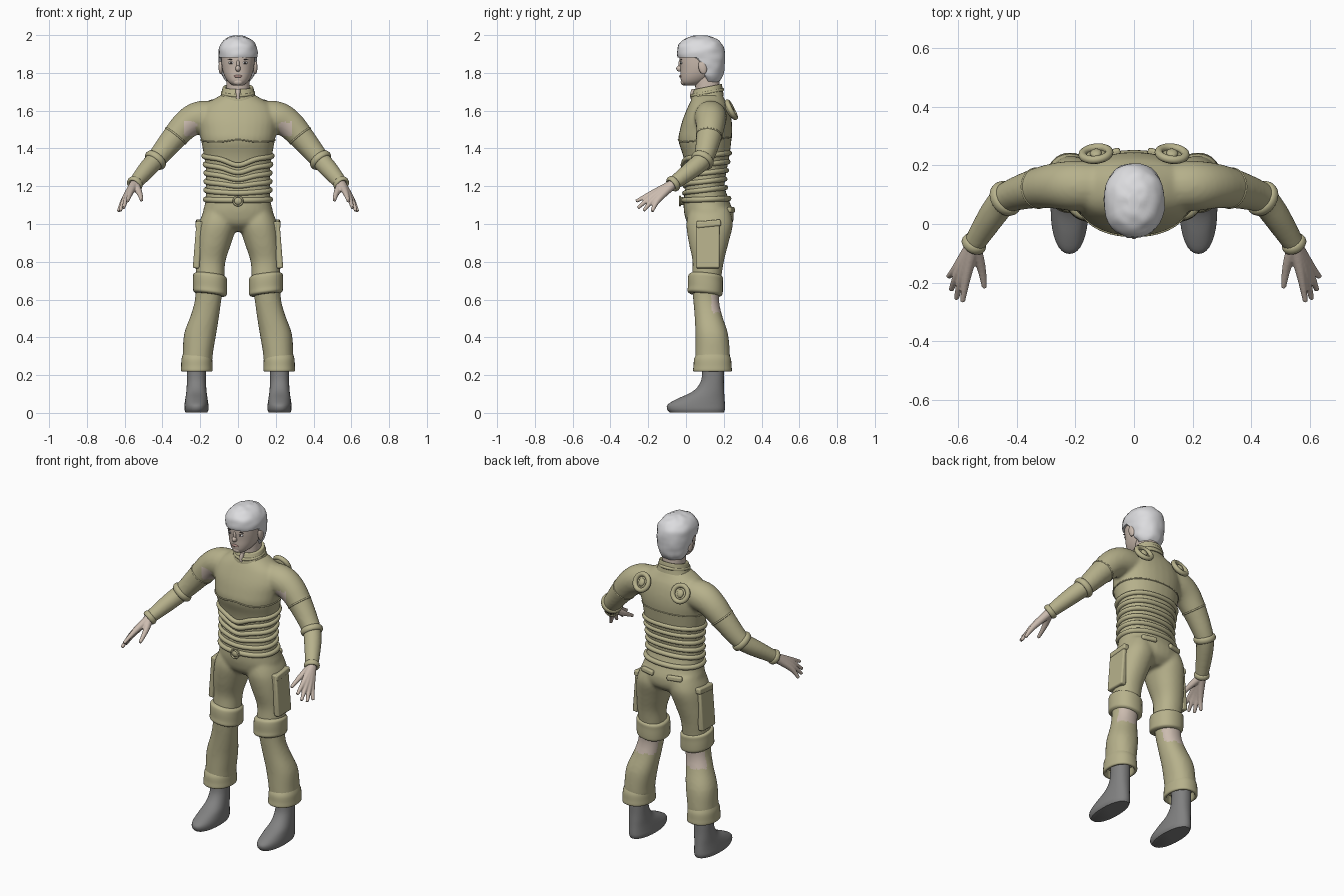
import bpy, bmesh, math
from mathutils import Vector, noise

cube = bpy.data.objects.get("Cube")
if cube:
    bpy.data.objects.remove(cube)


def material(name, rgb):
    m = bpy.data.materials.new(name)
    m.use_nodes = True
    m.diffuse_color = (*rgb, 1)
    m.node_tree.nodes["Principled BSDF"].inputs["Base Color"].default_value = (*rgb, 1)
    return m


SUIT = material("khaki cloth", (.47, .44, .26))
SKIN = material("skin", (.60, .50, .43))
HAIR = material("pale hair", (.72, .72, .74))
BOOT = material("grey boot", (.22, .22, .22))
WHITE = material("eye white", (.7, .7, .7))
DARK = material("dark eye", (.05, .04, .04))
LIPS = material("lips", (.45, .28, .25))


def spline(rows, n=4):
    """Smooth in-between rows through the given rows."""
    rows = [Vector(r) for r in rows]
    out = []
    for i in range(len(rows) - 1):
        a, b = rows[max(i - 1, 0)], rows[i]
        c, d = rows[i + 1], rows[min(i + 2, len(rows) - 1)]
        for k in range(n):
            t = k / n
            out.append(b + (c - a) * t / 2 + (2 * a - 5 * b + 4 * c - d) * t * t / 2
                       + (3 * b - a - 3 * c + d) * t ** 3 / 2)
    return out + [rows[-1]]


def oval(z, front, back, rx, cx=0, n=32, p=2.2):
    """Level rounded cross-section between a front and a back depth."""
    ring = []
    for i in range(n):
        a = math.tau * i / n
        c, s = math.cos(a), math.sin(a)
        x = math.copysign(abs(c) ** (2 / p), c) * rx
        y = math.copysign(abs(s) ** (2 / p), s) * (back - front) / 2
        ring.append(Vector((cx + x, (front + back) / 2 + y, z)))
    return ring


def loft(rows, n=4):
    return [oval(*r) for r in spline(rows, n)]


def tube(rows, closed=False, sides=12, n=4):
    """Rings square to a path of x, y, z, radius rows."""
    pts = rows if closed else spline(rows, n)
    rings = []
    for i, p in enumerate(pts):
        nxt = pts[(i + 1) % len(pts)] if closed else pts[min(i + 1, len(pts) - 1)]
        prv = pts[i - 1] if closed else pts[max(i - 1, 0)]
        t = (Vector(nxt[:3]) - Vector(prv[:3])).normalized()
        u = t.cross(Vector((0, 0, 1))).normalized()
        v = u.cross(t)
        rings.append([Vector(p[:3]) + (u * math.cos(a) + v * math.sin(a)) * p[3]
                      for a in (math.tau * k / sides for k in range(sides))])
    return rings


def finish(ob, mat, angle=50):
    ob.data.materials.clear()
    ob.data.materials.append(mat)
    bpy.ops.object.select_all(action='DESELECT')
    ob.select_set(True)
    bpy.context.view_layer.objects.active = ob
    bpy.ops.object.shade_smooth_by_angle(angle=math.radians(angle))
    return ob


def build(name, lofts, mat, closed=False, voxel=0, edit=None):
    bm = bmesh.new()
    for rings in lofts:
        vs = [[bm.verts.new(p) for p in r] for r in rings]
        m = len(vs[0])
        for i in range(len(vs) - (not closed)):
            a, b = vs[i], vs[(i + 1) % len(vs)]
            for k in range(m):
                bm.faces.new((a[k], a[(k + 1) % m], b[(k + 1) % m], b[k]))
        if not closed:
            bm.faces.new(vs[0])
            bm.faces.new(vs[-1])
    if edit:
        for v in bm.verts:
            edit(v)
    bmesh.ops.recalc_face_normals(bm, faces=bm.faces)
    me = bpy.data.meshes.new(name)
    bm.to_mesh(me)
    bm.free()
    ob = bpy.data.objects.new(name, me)
    bpy.context.collection.objects.link(ob)
    bpy.context.view_layer.objects.active = ob
    if voxel:
        mod = ob.modifiers.new("fuse", 'REMESH')
        mod.mode, mod.voxel_size = 'VOXEL', voxel
        mod = ob.modifiers.new("soften", 'SMOOTH')
        mod.factor, mod.iterations = .5, 5
        for mod in ("fuse", "soften"):
            bpy.ops.object.modifier_apply(modifier=mod)
    return finish(ob, mat)


def ball(name, loc, size, mat, rot=(0, 0, 0)):
    bpy.ops.mesh.primitive_uv_sphere_add(segments=20, ring_count=12, location=loc, rotation=rot)
    ob = bpy.context.object
    ob.name, ob.scale = name, size
    return finish(ob, mat)


def ring(name, loc, axis, major, minor, mat=SUIT, stretch=1):
    bpy.ops.mesh.primitive_torus_add(location=loc, major_radius=major, minor_radius=minor,
                                     major_segments=32, minor_segments=10)
    ob = bpy.context.object
    ob.name = name
    ob.rotation_euler = Vector(axis).to_track_quat('Z', 'Y').to_euler()
    ob.scale.z = stretch
    return finish(ob, mat)


def box(name, loc, size, rot):
    bpy.ops.mesh.primitive_cube_add(size=1, location=loc, rotation=rot)
    ob = bpy.context.object
    ob.name, ob.scale = name, size
    bpy.ops.object.transform_apply(location=False, rotation=False, scale=True)
    mod = ob.modifiers.new("round", 'BEVEL')
    mod.width, mod.segments = .009, 3
    return finish(ob, SUIT)


def flip(rows, s):
    return [(r[0] * s, *r[1:]) for r in rows]


# Jumpsuit: torso, sleeves and trouser legs fused into one surface
TORSO = [(1.69, .05, .19, .075), (1.66, .03, .205, .13), (1.62, .01, .225, .185),
         (1.56, -.015, .24, .21), (1.5, -.032, .245, .205), (1.44, -.04, .24, .195),
         (1.36, -.015, .23, .18), (1.28, -.003, .215, .17), (1.2, -.005, .205, .17),
         (1.12, -.012, .23, .172), (1.06, -.01, .252, .187), (1.0, .01, .245, .18),
         (.96, .06, .2, .1)]
ARM = [(.1, .13, 1.57, .08), (.2, .13, 1.565, .086), (.27, .13, 1.53, .078), (.34, .12, 1.455, .067),
       (.41, .1, 1.37, .056), (.445, .08, 1.33, .051), (.49, .02, 1.28, .047), (.55, -.075, 1.208, .036)]
LEG = [(1.08, .02, .23, .075, .1), (1.0, .002, .248, .101, .107), (.9, .015, .225, .093, .128),
       (.8, .035, .2, .079, .146), (.7, .03, .185, .075, .148), (.6, .038, .175, .07, .158),
       (.52, .045, .19, .075, .174), (.42, .05, .222, .085, .2), (.32, .05, .232, .08, .212),
       (.27, .05, .232, .08, .215)]
parts = [loft([(*r, 0) for r in TORSO])]
for s in (1, -1):
    parts += [tube(flip(ARM, s), sides=24), loft([(*r[:4], r[4] * s) for r in LEG])]
suit = build("jumpsuit", parts, SUIT, voxel=.01)
suit.data.materials.append(SKIN)
for f in suit.data.polygons:
    c, nm = f.center, f.normal
    knee = .53 < c.z < .63 and nm.y > .3
    armpit = .22 < abs(c.x) < .285 and 1.465 < c.z < 1.54 and nm.y < -.25
    f.material_index = int(knee or armpit)


# Bands that wrap the torso: folds, belt and chest seam
def wrap(name, z, r, dip=0, tilt=.12):
    rows = sorted(spline(TORSO, 12), key=lambda q: abs(q[0] - z))
    pts = oval(*rows[0], 0, 64)
    path = []
    for p in pts:
        drop = dip * math.exp(-(p.x / .07) ** 2) if p.y < .1 else 0
        path.append((p.x, p.y, z + tilt * (p.y - .1) - drop, r))
    build(name, [tube(path, True, 10)], SUIT, closed=True)


for i, (z, dip) in enumerate([(1.36, .035), (1.315, .03), (1.27, .022), (1.225, .012), (1.18, .004)]):
    wrap(f"waist_fold_{i + 1}", z, .014, dip)
wrap("belt", 1.13, .015, 0, .04)
wrap("chest_seam", 1.445, .004, -.015, .1)
ball("belt_buckle", (0, -.02, 1.122), (.03, .017, .022), SUIT)
ring("buckle_rim", (0, -.032, 1.122), (0, -1, 0), .024, .005)

# Collar with an open throat
build("collar", [loft([(1.665, .025, .2, .1, 0), (1.69, .028, .196, .09, 0), (1.715, .038, .192, .084, 0),
                       (1.73, .045, .188, .078, 0), (1.725, .06, .175, .062, 0)])], SUIT,
      edit=lambda v: setattr(v.co, "z", v.co.z + .2 * (v.co.y - .13)))
ring("collar_rim", (0, .113, 1.695), (0, -.2, 1), .082, .009)
build("throat", [loft([(1.665, .02, .06, .012, 0), (1.69, .022, .06, .012, 0), (1.715, .03, .07, .014, 0)])], SKIN)
build("neck", [loft([(1.64, .05, .18, .065, 0), (1.7, .05, .18, .062, 0), (1.8, .045, .175, .062, 0)])], SKIN)

# Head and hair
build("head", [loft([(1.732, -.005, .05, .025, 0), (1.75, -.024, .1, .05, 0), (1.78, -.029, .14, .07, 0),
                     (1.82, -.03, .17, .083, 0), (1.87, -.034, .185, .089, 0), (1.92, -.03, .19, .089, 0),
                     (1.96, 0, .16, .065, 0)])], SKIN)


def comb(v):
    """Cut the hairline and add soft clumps."""
    t = min(max((v.co.y - .055) / .07, 0), 1)
    line = 1.882 - .137 * t * t * (3 - 2 * t)
    out = (v.co - Vector((0, .08, 1.88))).normalized()
    v.co += out * .005 * noise.noise(v.co * 28)
    v.co.z = max(v.co.z, line)


build("hair", [loft([(1.745, .06, .17, .055, 0), (1.78, .04, .192, .082, 0), (1.83, -.01, .204, .096, 0),
                     (1.88, -.043, .208, .103, 0), (1.93, -.045, .202, .101, 0), (1.965, -.025, .18, .082, 0),
                     (1.988, .01, .145, .05, 0), (1.998, .05, .1, .018, 0)], 5)], HAIR, edit=comb)
ball("nose", (0, -.032, 1.823), (.014, .02, .017), SKIN)
ball("nose_bridge", (0, -.03, 1.843), (.009, .011, .028), SKIN)
ball("mouth", (0, -.029, 1.782), (.024, .007, .007), LIPS)
ball("chin", (0, -.012, 1.752), (.026, .016, .018), SKIN)
for side, s in (("left", 1), ("right", -1)):
    ball(side + "_eye", (.036 * s, -.025, 1.853), (.015, .006, .007), WHITE)
    ball(side + "_iris", (.036 * s, -.029, 1.853), (.006, .004, .006), DARK)
    ball(side + "_brow", (.037 * s, -.026, 1.871), (.02, .004, .003), DARK, (0, s * .1, 0))
    ball(side + "_ear", (.091 * s, .088, 1.83), (.012, .022, .038), SKIN, (.2, 0, 0))

    # Sleeve bands and cuffs
    axis = (.5 * s, -.35, -.6)
    ring(side + "_elbow_band", (.437 * s, .087, 1.338), axis, .051, .012, stretch=1.5)
    ring(side + "_shoulder_seam", (.33 * s, .122, 1.466), (.6 * s, -.1, -.75), .066, .005)
    ring(side + "_sleeve_cuff", (.546 * s, -.068, 1.213), (.5 * s, -.8, -.6), .034, .01, stretch=1.6)

    # Hand: each digit runs from the wrist so the roots fuse into a palm
    wrist = (.548, -.07, 1.21, .026)
    digits = [((.522, -.145, 1.165), (.51, -.217, 1.125)), ((.57, -.175, 1.165), (.585, -.265, 1.12)),
              ((.585, -.175, 1.15), (.606, -.255, 1.085)), ((.598, -.165, 1.137), (.624, -.225, 1.07)),
              ((.605, -.15, 1.125), (.633, -.18, 1.066))]
    build(side + "_hand", [tube(flip([wrist, (*k, .016), (*t, .009)], s), n=6) for k, t in digits],
          SKIN, voxel=.004)

    # Trouser details
    x = .148 * s
    build(side + "_knee_cuff", [loft([(.625, .02, .18, .075, x), (.635, .008, .192, .088, x),
                                      (.66, .01, .195, .09, x), (.7, .01, .195, .09, x),
                                      (.725, .015, .195, .088, x), (.735, .03, .185, .075, x)])], SUIT,
          edit=lambda v, s=s: setattr(v.co, "z", v.co.z + .12 * (v.co.x * s - .148) - .1 * (v.co.y - .1)))
    x = .218 * s
    build(side + "_trouser_hem", [loft([(.31, .055, .228, .074, x), (.285, .043, .238, .081, x),
                                        (.25, .04, .241, .083, x), (.222, .038, .242, .083, x),
                                        (.222, .055, .225, .068, x), (.26, .06, .22, .062, x)])], SUIT)
    box(side + "_thigh_pocket", (.212 * s, .115, .89), (.035, .125, .25), (0, -.08 * s, 0))
    box(side + "_pocket_flap", (.206 * s, .12, 1.0), (.038, .13, .035), (.1, -.08 * s, 0))
    box(side + "_back_pocket", (.09 * s, .238, 1.075), (.09, .025, .03), (.1, 0, -.25 * s))

    # Boot
    x = .22 * s
    build(side + "_boot", [loft([(.002, -.085, .2, .058, x), (.02, -.1, .206, .064, x), (.045, -.096, .206, .063, x),
                                 (.075, -.045, .204, .059, x), (.11, .03, .202, .054, x), (.15, .07, .2, .051, x),
                                 (.2, .085, .2, .05, x), (.3, .085, .2, .05, x)])], BOOT)

    # Round shoulder-blade pad
    spot, out = Vector((.13 * s, .24, 1.605)), Vector((.1 * s, .88, .45)).normalized()
    ring(side + "_back_pad_rim", spot, out, .046, .014)
    turn = out.to_track_quat('Z', 'Y').to_euler()
    ball(side + "_back_pad", spot - out * .012, (.046, .046, .014), SUIT, turn)
    ball(side + "_back_button", spot + out * .002, (.02, .024, .012), SUIT, turn)
